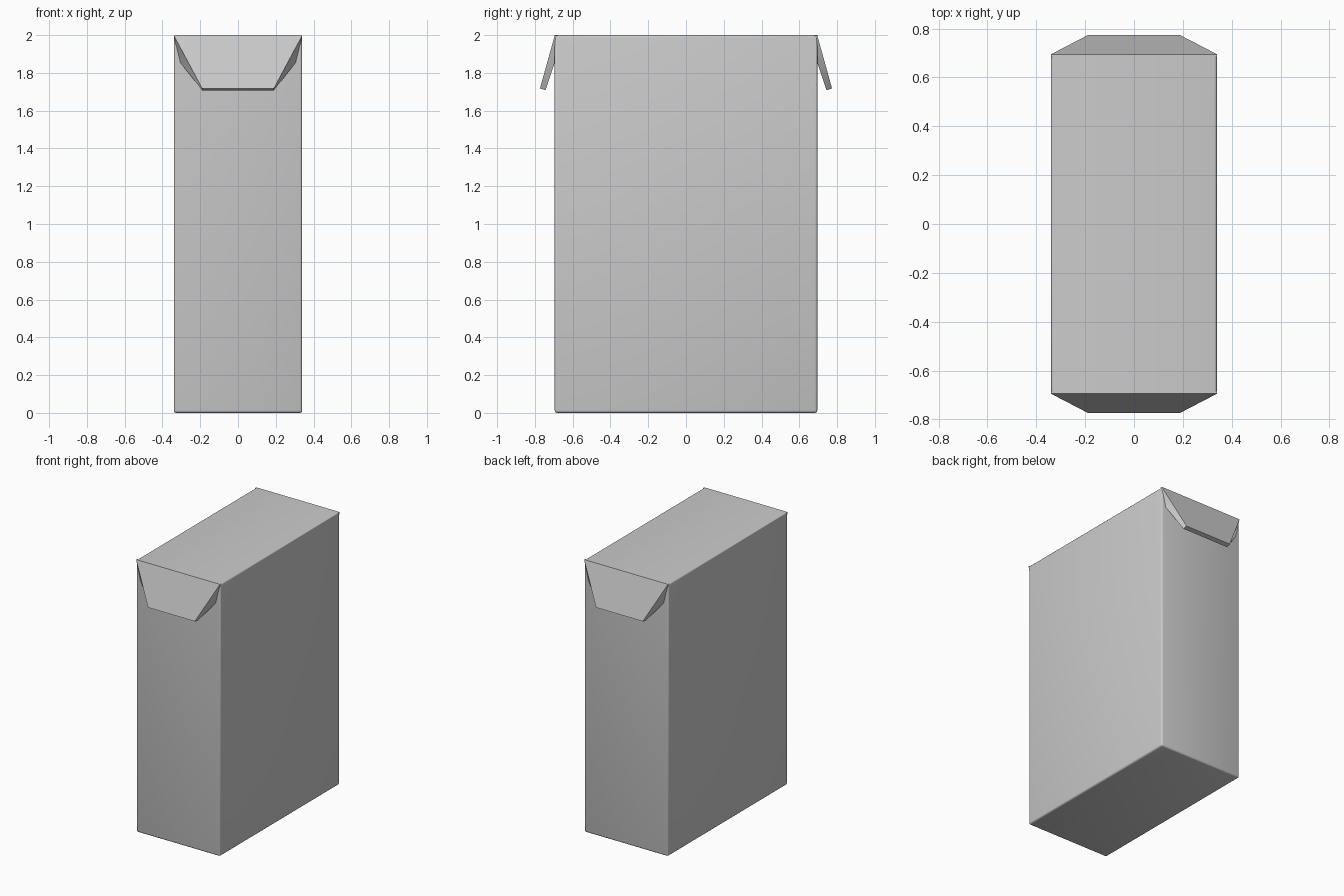
import bpy
import bmesh

if "Cube" in bpy.data.objects:
    bpy.data.objects.remove(bpy.data.objects["Cube"])

W, D, H = 0.34, 0.695, 2.0


def finish(bm, name, angle):
    bmesh.ops.recalc_face_normals(bm, faces=bm.faces[:])
    mesh = bpy.data.meshes.new(name)
    bm.to_mesh(mesh)
    bm.free()
    obj = bpy.data.objects.new(name, mesh)
    bpy.context.collection.objects.link(obj)
    bpy.ops.object.select_all(action='DESELECT')
    obj.select_set(True)
    bpy.context.view_layer.objects.active = obj
    bpy.ops.object.shade_smooth_by_angle(angle=angle)
    return obj


# Carton body: box with softly rounded edges
bm = bmesh.new()
bmesh.ops.create_cube(bm, size=1)
for v in bm.verts:
    v.co = (v.co.x * 2 * W, v.co.y * 2 * D, (v.co.z + 0.5) * H)
# the short top edges stay crisp where the flaps fold over
soft = [e for e in bm.edges
        if not all(v.co.z > 1.9 for v in e.verts)
        or abs(e.verts[0].co.y - e.verts[1].co.y) > 0.1]
bmesh.ops.bevel(bm, geom=soft, offset=0.013, segments=3, profile=0.5,
                affect='EDGES', clamp_overlap=True)
finish(bm, "carton_body", 1.0)

# Folded end flaps: tapered wedges leaning out from the short top edges
half_section = [            # x, distance from centre, z
    (W, D - 0.012, H - 0.001),   # buried top edge
    (W, D, H - 0.001),           # fold line
    (0.19, 0.773, 1.718),        # outer lower lip
    (0.19, 0.744, 1.708),        # inner lower lip
    (0.31, D - 0.002, 1.86),     # underside meets the wall
    (0.31, D - 0.012, 1.86),     # buried lower edge
]
for name, side in (("front_flap", -1), ("back_flap", 1)):
    bm = bmesh.new()
    left = [bm.verts.new((-x, side * y, z)) for x, y, z in half_section]
    right = [bm.verts.new((x, side * y, z)) for x, y, z in half_section]
    n = len(half_section)
    for i in range(n):
        j = (i + 1) % n
        bm.faces.new((left[i], left[j], right[j], right[i]))
    for ring in (left, right):
        bm.faces.new((ring[0], ring[1], ring[4], ring[5]))
        bm.faces.new((ring[1], ring[2], ring[3], ring[4]))
    finish(bm, name, 0.9)
